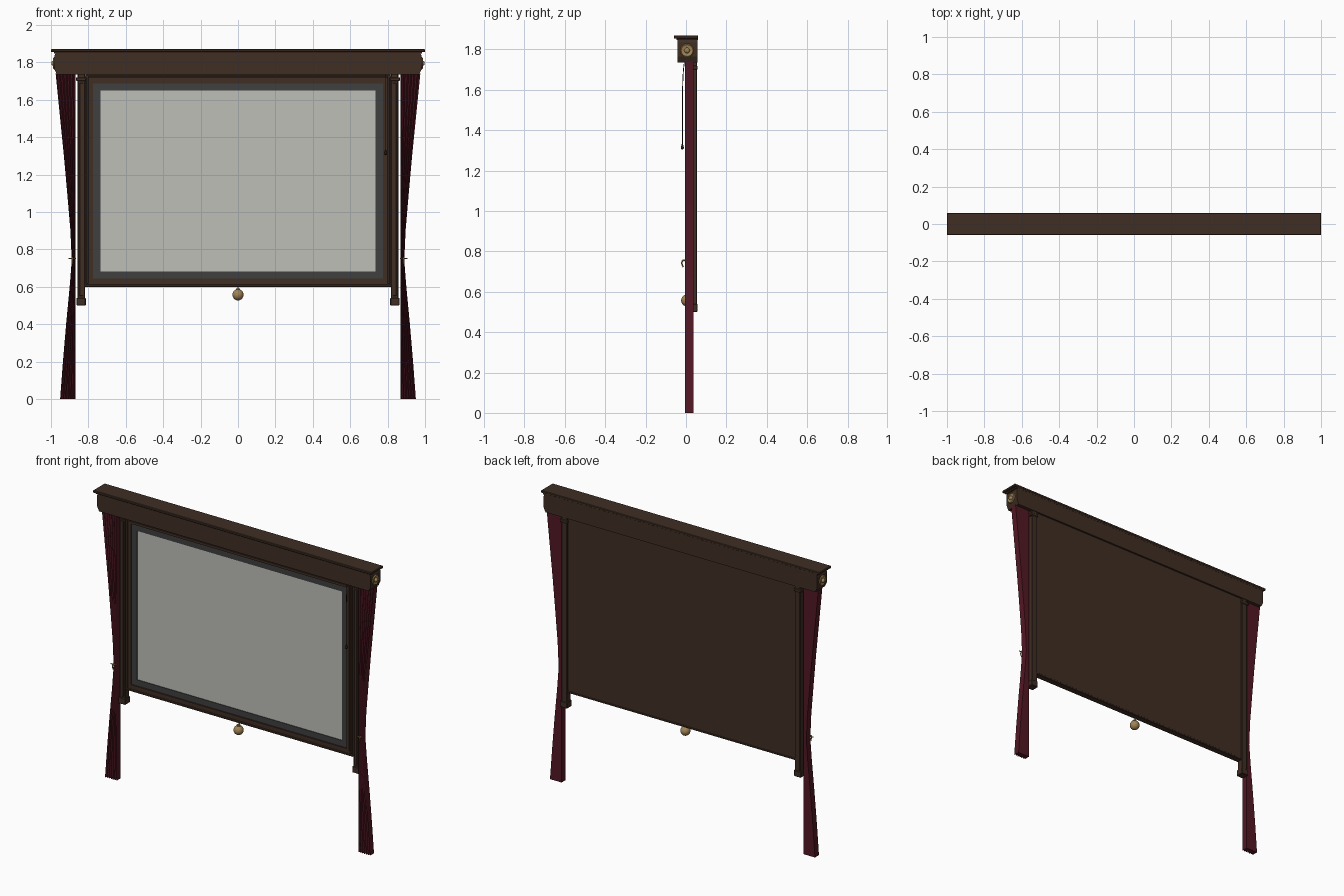
import bpy, bmesh, math
from mathutils import Matrix

cube = bpy.data.objects.get("Cube")
if cube:
    bpy.data.objects.remove(cube, do_unlink=True)


def material(name, color, metallic=0.0):
    m = bpy.data.materials.new(name)
    m.use_nodes = True
    m.diffuse_color = (*color, 1)
    node = next(n for n in m.node_tree.nodes if n.type == 'BSDF_PRINCIPLED')
    node.inputs["Base Color"].default_value = (*color, 1)
    node.inputs["Metallic"].default_value = metallic
    node.inputs["Roughness"].default_value = 0.6
    return m


WOOD = material("dark wood", (0.05, 0.027, 0.017))
VELVET = material("red velvet", (0.085, 0.009, 0.017))
BORDER = material("grey border", (0.05, 0.05, 0.05))
SCREEN = material("screen cloth", (0.52, 0.52, 0.48))
BRASS = material("brass", (0.36, 0.23, 0.09))
CORD = material("dark cord", (0.02, 0.013, 0.01))


def finish(name, bm, mat, smooth=False):
    bmesh.ops.recalc_face_normals(bm, faces=bm.faces)
    mesh = bpy.data.meshes.new(name)
    bm.to_mesh(mesh)
    bm.free()
    mesh.materials.append(mat)
    ob = bpy.data.objects.new(name, mesh)
    bpy.context.collection.objects.link(ob)
    if smooth:
        bpy.ops.object.select_all(action='DESELECT')
        ob.select_set(True)
        bpy.context.view_layer.objects.active = ob
        bpy.ops.object.shade_smooth_by_angle(angle=math.radians(40))
    return ob


def box(name, x, y, z, mat=WOOD, bevel=0.0):
    """Box between the (low, high) pairs on each axis."""
    bm = bmesh.new()
    bmesh.ops.create_cube(bm, size=1)
    for v in bm.verts:
        v.co = [(a + b) / 2 + c * (b - a) for (a, b), c in zip((x, y, z), v.co)]
    if bevel:
        bmesh.ops.bevel(bm, geom=bm.edges[:], offset=bevel, segments=1, affect='EDGES')
    return finish(name, bm, mat)


def frame(name, half, z, width, y, mat=WOOD):
    """Rectangular picture frame, mitred at the corners."""
    bm = bmesh.new()
    loops = []
    for inset, depth in ((0, y[0]), (width, y[0]), (width, y[1]), (0, y[1])):
        h, lo, hi = half - inset, z[0] + inset, z[1] - inset
        loops.append([bm.verts.new((px, depth, pz))
                      for px, pz in ((-h, lo), (h, lo), (h, hi), (-h, hi))])
    for i in range(4):
        a, b = loops[i], loops[(i + 1) % 4]
        for k in range(4):
            n = (k + 1) % 4
            bm.faces.new((a[k], a[n], b[n], b[k]))
    return finish(name, bm, mat)


def lathe(name, profile, matrix, mat, steps=24):
    """Spin (radius, height) points about local z, then place by matrix."""
    bm = bmesh.new()
    verts = [bm.verts.new((r, 0, h)) for r, h in profile]
    edges = [bm.edges.new(pair) for pair in zip(verts, verts[1:])]
    bmesh.ops.spin(bm, geom=verts + edges, axis=(0, 0, 1), cent=(0, 0, 0),
                   steps=steps, angle=math.tau)
    bmesh.ops.remove_doubles(bm, verts=bm.verts, dist=1e-5)
    bmesh.ops.transform(bm, matrix=matrix, verts=bm.verts)
    return finish(name, bm, mat, True)


def tube(name, points, radius, mat):
    cu = bpy.data.curves.new(name, 'CURVE')
    cu.dimensions = '3D'
    cu.bevel_depth = radius
    cu.bevel_resolution = 2
    cu.resolution_u = 6
    cu.use_fill_caps = True
    sp = cu.splines.new('BEZIER')
    sp.bezier_points.add(len(points) - 1)
    for bp, p in zip(sp.bezier_points, points):
        bp.co = p
        bp.handle_left_type = bp.handle_right_type = 'AUTO'
    cu.materials.append(mat)
    ob = bpy.data.objects.new(name, cu)
    bpy.context.collection.objects.link(ob)


def curtain(name, side):
    """Pleated front and flat back, drawn in at the tie."""
    rows = ((0, .951), (.2, .936), (.4, .919), (.6, .9), (.74, .889), (.9, .896),
            (1.1, .913), (1.3, .931), (1.5, .951), (1.74, .975))
    inner, pleats, per = 0.868, 6, 8
    count = pleats * per
    bm = bmesh.new()
    loops = []
    for z, outer in rows:
        loop = []
        for i in range(count + 1):
            t = i / count
            y = 0.002 - 0.007 * math.cos(t * math.tau * pleats)
            loop.append(bm.verts.new((side * (inner + t * (outer - inner)), y, z)))
        for x in (outer, inner):
            loop.append(bm.verts.new((side * x, 0.036, z)))
        loops.append(loop)
    for a, b in zip(loops, loops[1:]):
        for k in range(len(a)):
            n = (k + 1) % len(a)
            bm.faces.new((a[k], a[n], b[n], b[k]))
    bm.faces.new(loops[0])
    bm.faces.new(loops[-1])
    finish(name, bm, VELVET, True)


# Roller housing: end-profile extruded through its depth, plus a top cap
bm = bmesh.new()
half_profile = [(.968, 1.735), (.982, 1.765), (.982, 1.835), (.97, 1.856)]
outline = half_profile + [(-x, z) for x, z in reversed(half_profile)]
face = bm.faces.new([bm.verts.new((x, -.042, z)) for x, z in outline])
out = bmesh.ops.extrude_face_region(bm, geom=[face])
bmesh.ops.translate(bm, vec=(0, .1, 0),
                    verts=[g for g in out["geom"] if isinstance(g, bmesh.types.BMVert)])
finish("housing", bm, WOOD)
box("housing_cap", (-1, 1), (-.06, .06), (1.854, 1.87), WOOD, .003)
box("housing_cap_moulding", (-.985, .985), (-.048, .059), (1.846, 1.856))

# Picture area and its nested frames
box("back_panel", (-.815, .815), (.03, .046), (.605, 1.738))
box("screen", (-.737, .737), (.02, .031), (.665, 1.65), SCREEN)
frame("screen_border", .776, (.642, 1.688), .04, (.016, .031), BORDER)
frame("inner_moulding", .79, (.628, 1.702), .015, (.008, .032))
frame("outer_moulding", .818, (.602, 1.73), .029, (.014, .04))
box("bottom_bar", (-.82, .82), (.008, .048), (.6, .612), WOOD, .002)
box("top_rail", (-.8, .8), (.004, .03), (1.715, 1.727), WOOD, .002)

for side, label in ((1, "left"), (-1, "right")):
    def span(a, b):
        return tuple(sorted((side * a, side * b)))

    # Side posts with feet and capitals
    box(label + "_post", span(.818, .857), (.012, .054), (.51, 1.738), WOOD, .003)
    box(label + "_post_fillet", span(.828, .847), (.007, .02), (.55, 1.69), WOOD, .002)
    box(label + "_post_foot", span(.814, .864), (.006, .057), (.5, .54), WOOD, .003)
    box(label + "_post_capital", span(.812, .866), (.006, .057), (1.7, 1.72), WOOD, .003)
    box(label + "_guide_rail", span(.8, .812), (.006, .03), (.615, 1.72), WOOD, .002)

    curtain(label + "_curtain", side)

    # Curtain tie: short bar and hooked holdback
    tube(label + "_tie_bar", [(side * x, -.01, .752) for x in (.866, .886, .906)], .003, BRASS)
    tube(label + "_tie_hook",
         [(side * .886, y, z) for y, z in
          ((.005, .75), (-.01, .757), (-.02, .748), (-.017, .73), (-.013, .722))],
         .0035, BRASS)

    # Turned rosette on the end of the housing
    place = Matrix.Translation((side * .98, .005, 1.795)) @ Matrix.Rotation(
        side * math.pi / 2, 4, 'Y')
    lathe(label + "_rosette",
          [(0, -.003), (.033, -.003), (.033, .004), (.029, .008), (.024, .005),
           (.014, .005), (.012, .014), (.007, .018), (0, .018)], place, BRASS)

# Ball pull under the bottom bar
ball = [(.03 * math.sin(a), .03 * math.cos(a))
        for a in (math.pi * i / 14 for i in range(15))]
lathe("pull_ball", ball, Matrix.Translation((0, .006, .557)), BRASS)
lathe("pull_collar", [(0, -.004), (.012, -.004), (.012, .004), (0, .004)],
      Matrix.Translation((0, .006, .587)), BRASS, 16)
tube("pull_link", [(0, .006, .585), (0, .01, .594), (0, .02, .606)], .004, BRASS)

# Control cord with a teardrop weight
tube("control_cord", [(.79, -.008, 1.738), (.79, -.014, 1.68), (.79, -.018, 1.33)], .002, CORD)
lathe("cord_weight",
      [(0, .028), (.003, .026), (.007, .012), (.008, .005), (.005, .001), (0, 0)],
      Matrix.Translation((.79, -.018, 1.305)), CORD, 12)
